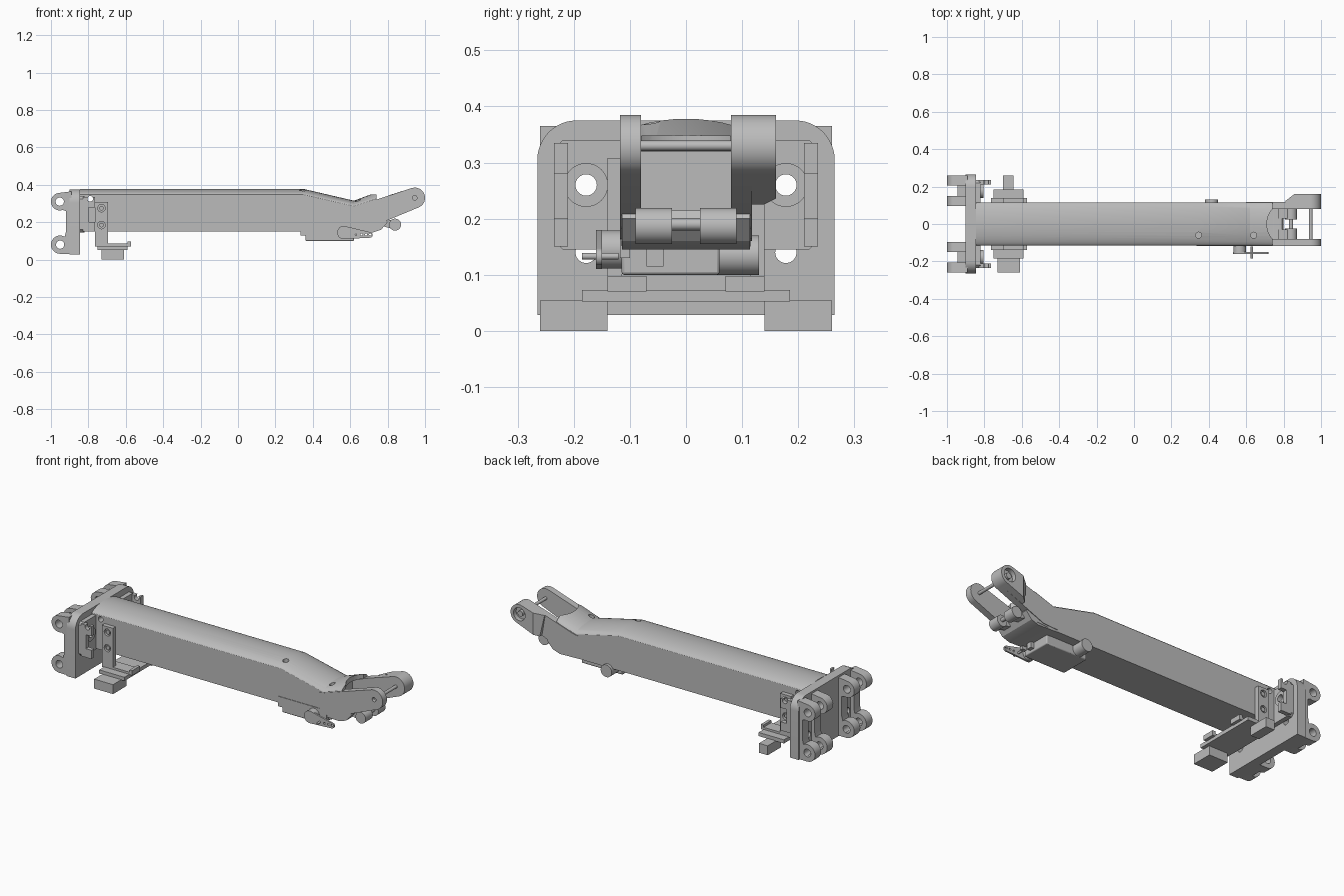
import bpy, bmesh, math
from mathutils import Vector

if "Cube" in bpy.data.objects:
    bpy.data.objects.remove(bpy.data.objects["Cube"], do_unlink=True)

grey = bpy.data.materials.new("machined_grey")
grey.use_nodes = True
grey.diffuse_color = (0.5, 0.5, 0.5, 1)
grey.node_tree.nodes["Principled BSDF"].inputs["Base Color"].default_value = (0.5, 0.5, 0.5, 1)


def finish(name, bm):
    bmesh.ops.recalc_face_normals(bm, faces=bm.faces)
    mesh = bpy.data.meshes.new(name)
    bm.to_mesh(mesh)
    bm.free()
    mesh.materials.append(grey)
    ob = bpy.data.objects.new(name, mesh)
    bpy.context.collection.objects.link(ob)
    return ob


def activate(ob):
    bpy.ops.object.select_all(action='DESELECT')
    ob.select_set(True)
    bpy.context.view_layer.objects.active = ob


def prism(name, pts, a, b, axis='Y'):
    """Extrude a 2D outline from a to b along an axis."""
    place = {'X': lambda p, t: (t, p[0], p[1]),
             'Y': lambda p, t: (p[0], t, p[1]),
             'Z': lambda p, t: (p[0], p[1], t)}[axis]
    bm = bmesh.new()
    face = bm.faces.new([bm.verts.new(place(p, a)) for p in pts])
    top = bmesh.ops.extrude_face_region(bm, geom=[face])["geom"]
    move = Vector(place((0, 0), b - a))
    bmesh.ops.translate(bm, vec=move, verts=[v for v in top if isinstance(v, bmesh.types.BMVert)])
    return finish(name, bm)


def arc(cx, cy, r, start, end, n=12):
    return [(cx + r * math.cos(math.radians(start + (end - start) * i / n)),
             cy + r * math.sin(math.radians(start + (end - start) * i / n))) for i in range(n + 1)]


def box(name, x, y, z):
    return prism(name, [(x[0], y[0]), (x[1], y[0]), (x[1], y[1]), (x[0], y[1])], z[0], z[1], 'Z')


def rod(name, centre, r, a, b, axis='Y'):
    return prism(name, arc(centre[0], centre[1], r, 0, 352.5, 47), a, b, axis)


def cut(ob, *cutters):
    for c in cutters:
        c.hide_render = True
        mod = ob.modifiers.new("cut", 'BOOLEAN')
        mod.operation = 'DIFFERENCE'
        mod.solver = 'EXACT'
        mod.object = c
        activate(ob)
        bpy.ops.object.modifier_apply(modifier=mod.name)
        bpy.data.objects.remove(c, do_unlink=True)
    return ob


def bevel(ob, width, segments=2):
    mod = ob.modifiers.new("soft_edges", 'BEVEL')
    mod.width, mod.segments, mod.limit_method = width, segments, 'ANGLE'
    return ob


# Main arm: flat sides and an arched top, bending near the elbow
def arm_tube():
    stations = [(-0.845, 0.15, 0.347, 0.378), (0.35, 0.15, 0.347, 0.378),
                (0.62, 0.15, 0.285, 0.315), (0.74, 0.16, 0.325, 0.36)]
    bm = bmesh.new()
    rings = []
    for x, low, side, peak in stations:
        ring = [(0.115, low), (0.115, side)]
        ring += [(0.115 * math.cos(math.pi * i / 16),
                  side + (peak - side) * math.sin(math.pi * i / 16) ** 1.3) for i in range(1, 16)]
        ring += [(-0.115, side), (-0.115, low)]
        rings.append([bm.verts.new((x, y, z)) for y, z in ring])
    for a, b in zip(rings, rings[1:]):
        for i in range(len(a)):
            j = (i + 1) % len(a)
            bm.faces.new((a[i], a[j], b[j], b[i]))
    bm.faces.new(rings[0])
    bm.faces.new(rings[-1])
    return finish("arm_tube", bm)


tube = arm_tube()
cut(tube, box("mouth_cutter", (0.67, 0.9), (-0.08, 0.08), (0.2, 0.32)),
    rod("mouth_scoop", (0.83, 0), 0.12, 0.19, 0.5, 'Z'),
    rod("root_hole", (-0.79, 0.325), 0.015, -0.4, 0.4),
    rod("elbow_hole", (0.69, 0.29), 0.012, -0.4, 0.4),
    rod("top_hole", (0.345, -0.06), 0.016, 0.34, 0.5, 'Z'),
    rod("elbow_top_hole", (0.64, -0.06), 0.016, 0.28, 0.5, 'Z'))

# Elbow floor with rounded lip
prism("elbow_floor", [(0.6, 0.149), (0.72, 0.145), (0.765, 0.16), (0.8, 0.2),
                      (0.79, 0.215), (0.74, 0.195), (0.6, 0.2)], -0.114, 0.114)

# Fork arms with round ends
TIP = (0.945, 0.33)
outline = [(0.6, 0.16), (0.69, 0.165)] + arc(*TIP, 0.055, -70, 110, 20) + [(0.63, 0.285), (0.6, 0.28)]
cut(prism("fork_arm_front", outline, -0.118, -0.08), rod("arm_hole", TIP, 0.012, -0.13, -0.1))
prism("fork_arm_back", outline, 0.08, 0.118)
boss_outline = [(0.83, 0.225)] + arc(*TIP, 0.055, -70, 110, 20) + [(0.81, 0.345)]
boss = prism("fork_boss_back", boss_outline, 0.116, 0.16)
cut(boss, prism("chamfer_cutter", [(0.7, 0.116), (0.8, 0.116), (0.86, 0.162), (0.7, 0.18)], 0, 1, 'Z'),
    rod("boss_recess", TIP, 0.037, 0.135, 0.2))
rod("boss_hub", TIP, 0.016, 0.13, 0.152)
rod("tip_pin", TIP, 0.009, -0.1, 0.1)

# Rollers under the fork
for s, side in ((-1, "front"), (1, "back")):
    rod(f"roller_{side}", (0.84, 0.187), 0.032, s * 0.025, s * 0.09)
    prism(f"roller_link_{side}", [(0.77, 0.18), (0.84, 0.16), (0.85, 0.21), (0.77, 0.215)],
          s * 0.03, s * 0.08)
rod("roller_pin", (0.84, 0.19), 0.011, -0.03, 0.03)

# Elbow motor, drive horn and rear cap
bevel(box("motor_body", (0.36, 0.62), (-0.115, 0.06), (0.1, 0.19)), 0.005)
box("motor_tab", (0.335, 0.645), (-0.118, -0.1), (0.13, 0.187))
box("motor_foot", (0.55, 0.64), (-0.07, -0.04), (0.115, 0.15))
rod("motor_cap", (0.415, 0.135), 0.035, 0.05, 0.13)
rod("horn_hub", (0.565, 0.145), 0.034, -0.15, -0.11)
horn = prism("drive_horn", arc(0.565, 0.145, 0.035, 80, 270, 14) + arc(0.705, 0.132, 0.015, -80, 80, 8),
             -0.16, -0.15)
cut(horn, *[rod("horn_hole", (x, 0.134), 0.006, -0.2, -0.1) for x in (0.66, 0.685, 0.707)])
rod("horn_pin", (0.63, 0.133), 0.006, -0.185, -0.12)

# Mounting plate with rounded top corners
plate = prism("mount_plate", [(-0.265, 0.028), (0.265, 0.028)] + arc(0.195, 0.305, 0.07, 0, 90)
              + arc(-0.195, 0.305, 0.07, 90, 180), -0.9, -0.845, 'X')
inner = prism("bracket_plate", [(-0.235, 0.16), (-0.22, 0.145), (0.22, 0.145), (0.235, 0.16),
                                (0.235, 0.325), (0.22, 0.34), (-0.22, 0.34), (-0.235, 0.325)],
              -0.846, -0.82, 'X')
for s in (-1, 1):
    cut(plate, rod("upper_hole", (s * 0.178, 0.26), 0.019, -1.1, -0.7, 'X'),
        rod("lower_hole", (s * 0.178, 0.14), 0.019, -1.1, -0.7, 'X'))
    cut(inner, rod("bracket_hole", (s * 0.178, 0.26), 0.019, -1.1, -0.7, 'X'))

# Hinge lugs, bracket walls and collars on both sides
upper = [(-0.89, 0.2)] + [(-0.92, 0.2), (-0.92, 0.26)] + arc(-0.953, 0.31, 0.047, 290, 90, 16) + [(-0.89, 0.365)]
lower = [(-0.89, 0.031)] + arc(-0.951, 0.08, 0.049, 270, 60, 16) + [(-0.92, 0.15), (-0.92, 0.21), (-0.89, 0.21)]
for s, side in ((-1, "front"), (1, "back")):
    for kind, a, b in (("outer", 0.205, 0.26), ("inner", 0.095, 0.15)):
        cut(prism(f"upper_lug_{kind}_{side}", upper, s * a, s * b),
            rod("lug_hole", (-0.953, 0.31), 0.022, -0.4, 0.4))
        cut(prism(f"lower_lug_{kind}_{side}", lower, s * a, s * b),
            rod("lug_hole", (-0.951, 0.08), 0.022, -0.4, 0.4))
    box(f"lug_floor_{side}", (-0.945, -0.89), (s * 0.1, s * 0.25), (0.031, 0.06))
    cut(box(f"bracket_wall_{side}", (-0.83, -0.765), (s * 0.21, s * 0.235), (0.15, 0.335)),
        rod("wall_hole", (-0.79, 0.325), 0.015, -0.4, 0.4),
        box("wall_notch", (-0.8, -0.7), (s * 0.1, s * 0.3), (0.2, 0.28)))
    collar = rod(f"collar_{side}", (s * 0.178, 0.26), 0.039, -0.825, -0.805, 'X')
    cut(collar, rod("collar_hole", (s * 0.178, 0.26), 0.019, -1.1, -0.7, 'X'))

    # Hanging straps that carry the tray
    strap = box(f"strap_{side}", (-0.765, -0.695), (s * 0.114, s * 0.14), (0.075, 0.308))
    cut(strap, *[rod("strap_recess", (-0.73, z), 0.02, s * 0.125, s * 0.2) for z in (0.185, 0.275)])
    for i, z in enumerate((0.185, 0.275)):
        rod(f"strap_screw_{i}_{side}", (-0.73, z), 0.012, s * 0.12, s * 0.136)
    box(f"tray_rail_{side}", (-0.765, -0.575), (s * 0.07, s * 0.14), (0.07, 0.085))
    box(f"tray_lip_{side}", (-0.59, -0.573), (s * 0.07, s * 0.14), (0.07, 0.098))

# Tray and the blocks hung beneath it
box("tray", (-0.75, -0.59), (-0.185, 0.185), (0.052, 0.073))
box("hanging_block_front", (-0.73, -0.61), (-0.26, -0.14), (0, 0.054))
box("hanging_block_back", (-0.7, -0.645), (0.14, 0.26), (0, 0.054))

for ob in list(bpy.context.collection.objects):
    if ob.type == 'MESH' and grey.name in ob.data.materials:
        activate(ob)
        bpy.ops.object.shade_smooth_by_angle(angle=math.radians(30))
